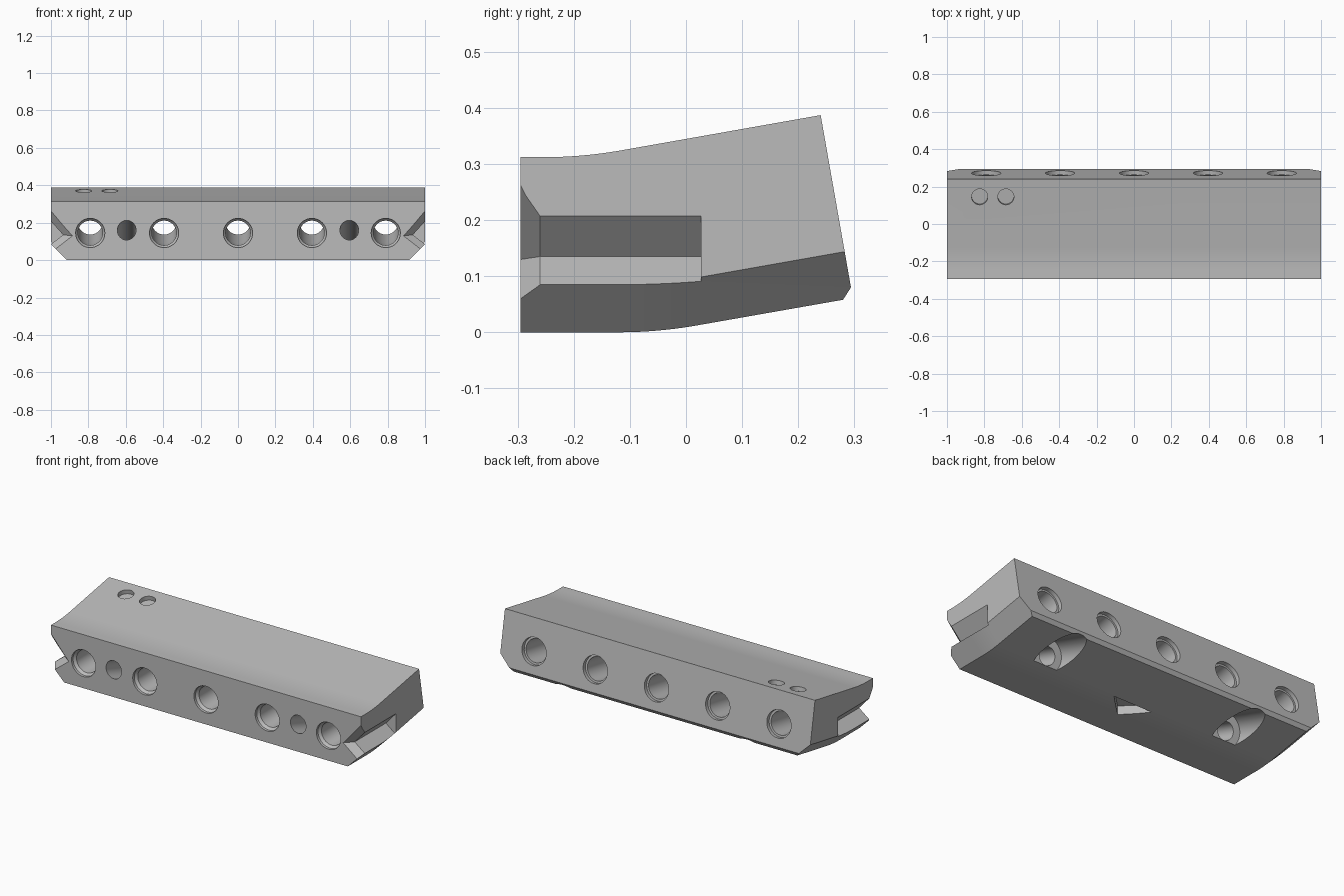
import bpy, bmesh
from math import sin, cos, pi, radians, tan, atan
from mathutils import Vector

cube = bpy.data.objects.get("Cube")
if cube:
    bpy.data.objects.remove(cube)

SLOPE = tan(radians(10))
FRONT, BACK = -0.295, 0.32

grey = bpy.data.materials.new("plain grey")
grey.use_nodes = True
colour = (0.5, 0.5, 0.5, 1)
grey.diffuse_color = colour
grey.node_tree.nodes["Principled BSDF"].inputs["Base Color"].default_value = colour


def bend(y, mid, half=0.07):
    """Height of a line that turns smoothly from level to the rear slope."""
    if y < mid - half:
        return 0
    if y > mid + half:
        return SLOPE * (y - mid)
    return SLOPE * (y - mid + half) ** 2 / (4 * half)


def steps(a, b, n):
    return [a + (b - a) * i / n for i in range(n + 1)]


def loft(name, rings):
    """Closed solid skinned through rings of equal point count."""
    bm = bmesh.new()
    loops = [[bm.verts.new(p) for p in ring] for ring in rings]
    n = len(loops[0])
    for a, b in zip(loops, loops[1:]):
        for i in range(n):
            j = (i + 1) % n
            bm.faces.new((a[i], a[j], b[j], b[i]))
    bm.faces.new(loops[0])
    bm.faces.new(loops[-1])
    bmesh.ops.recalc_face_normals(bm, faces=bm.faces)
    mesh = bpy.data.meshes.new(name)
    bm.to_mesh(mesh)
    bm.free()
    mesh.materials.append(grey)
    obj = bpy.data.objects.new(name, mesh)
    bpy.context.collection.objects.link(obj)
    return obj


def circle(centre, axis, radius, n=40):
    """Ring of points around an axis lying in the YZ plane."""
    up = Vector((0, -axis.z, axis.y))
    side = Vector((1, 0, 0))
    return [centre + radius * (cos(2 * pi * i / n) * side + sin(2 * pi * i / n) * up)
            for i in range(n)]


# Main body: curved side profile extruded along x
profile = [(FRONT, 0)]
profile += [(y, bend(y, -0.05)) for y in steps(-0.12, 0.02, 10)]
profile += [(0.28, 0.058), (0.294, 0.08), (0.24, 0.387)]
profile += [(y, 0.312 + bend(y, -0.185)) for y in steps(-0.115, -0.255, 10)]
profile += [(FRONT, 0.312)]
body = loft("bar_body", [[(x, y, z) for y, z in profile] for x in (-1, 1)])
cutters = []

for s in (-1, 1):
    # Sloped lower edges that follow the curved underside
    rows = [-0.35] + steps(-0.12, 0.02, 10) + [0.35]
    cutters.append(loft("edge_cutter", [
        [(s * (0.815), y, h - 0.1), (s * 1.085, y, h + 0.17), (s * 1.2, y, h - 0.1)]
        for y in rows for h in [bend(y, -0.05)]]))

    # V groove in the end, flared at the front
    def vee(y, tip, z, up, down):
        reach = 1.2 - tip
        return [(s * tip, y, z), (s * 1.2, y, z + up * reach), (s * 1.2, y, z - down * reach)]
    cutters.append(loft("groove_cutter", [vee(y, 0.935, 0.135, 1.11, 0.77)
                                          for y in (-0.31, 0.027)]))
    cutters.append(loft("flare_cutter", [vee(-0.30, 0.878, 0.129, 1.17, 0.78),
                                         vee(-0.26, 0.935, 0.135, 1.11, 0.77)]))

    # Slanted screw hole opening into a wide pocket below
    axis = Vector((0, cos(radians(18)), -sin(radians(18))))
    start = Vector((s * 0.595, FRONT, 0.16))
    cutters.append(loft("screw_cutter", [
        circle(start + axis * t, axis, r)
        for t, r in ((-0.08, 0.05), (0.33, 0.05), (0.33, 0.092), (0.8, 0.092))]))

# Bent through holes with recessed mouths
for x in (-0.79, -0.395, 0, 0.395, 0.79):
    stations = [(-0.33, 0.078), (-0.28, 0.078), (-0.265, 0.066)]
    stations += [(y, 0.066) for y in steps(-0.14, 0, 8)]
    stations += [(0.25, 0.066), (0.25, 0.078), (BACK, 0.078)]
    rings = []
    for y, r in stations:
        rise = (bend(y + 0.001, -0.07) - bend(y - 0.001, -0.07)) / 0.002
        axis = Vector((0, cos(atan(rise)), sin(atan(rise))))
        rings.append(circle(Vector((x, y, 0.145 + bend(y, -0.07))), axis, r))
    cutters.append(loft("through_hole_cutter", rings))

# Two shallow round dimples on the top
slant = Vector((0, -sin(radians(10)), cos(radians(10))))
for x in (-0.825, -0.685):
    base = Vector((x, 0.145, 0.312 + bend(0.145, -0.185)))
    cutters.append(loft("dimple_cutter", [circle(base + slant * t, slant, 0.043)
                                          for t in (-0.025, 0.05)]))

# Triangular pocket under the middle
cutters.append(loft("arrow_cutter", [
    [(0.125, -0.01, z), (-0.125, -0.01, z), (0, -0.13, z)] for z in (-0.05, 0.05)]))

# Cut everything out of the body
bpy.context.view_layer.objects.active = body
body.select_set(True)
for cutter in cutters:
    cutter.hide_render = True
    mod = body.modifiers.new("cut", "BOOLEAN")
    mod.operation = "DIFFERENCE"
    mod.solver = "EXACT"
    mod.object = cutter
    bpy.ops.object.modifier_apply(modifier=mod.name)
    bpy.data.objects.remove(cutter)
bpy.ops.object.shade_smooth_by_angle(angle=radians(20))
